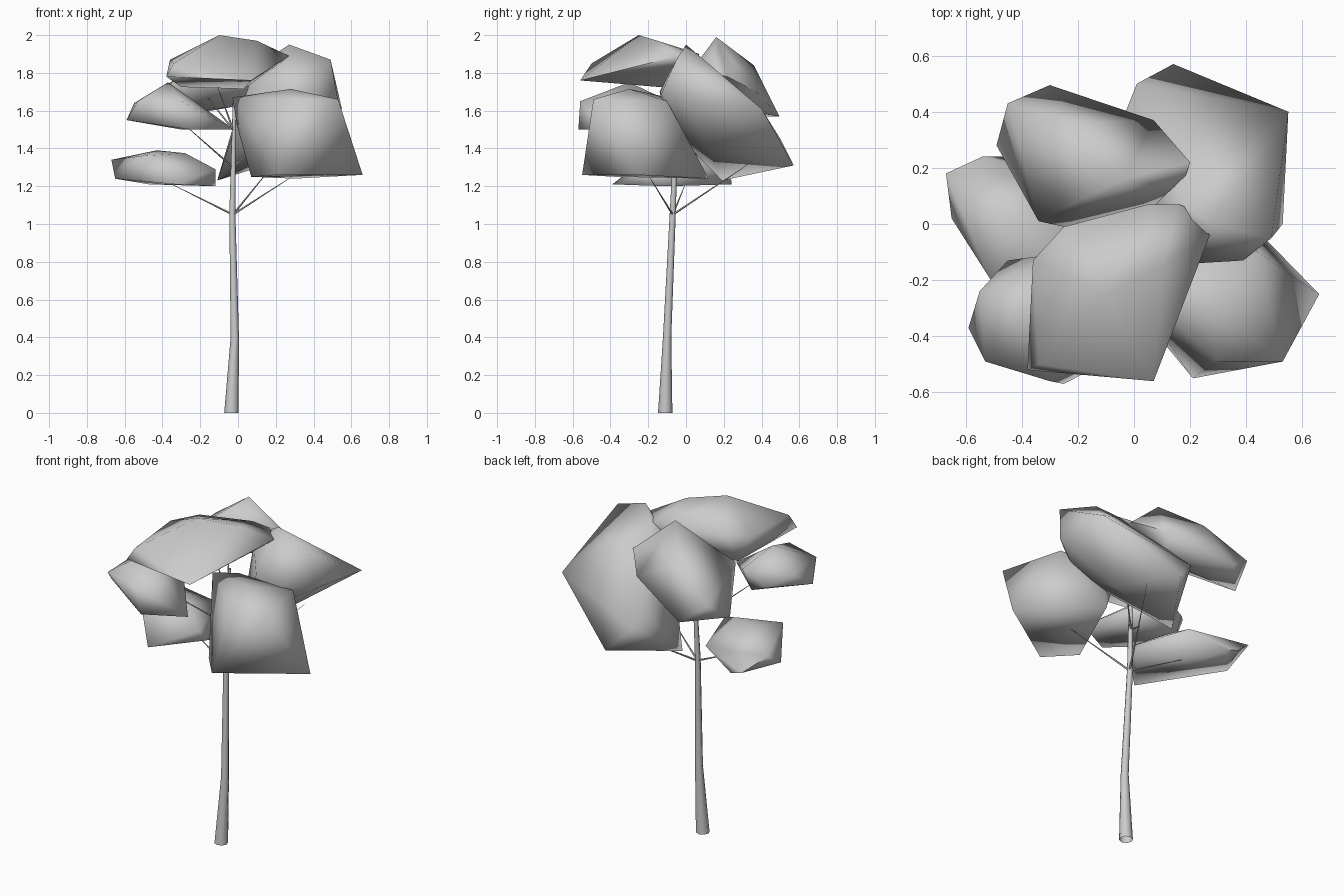
import bpy, bmesh, math
from mathutils import Vector


def finish(bm, name, angle):
    bmesh.ops.recalc_face_normals(bm, faces=bm.faces)
    me = bpy.data.meshes.new(name)
    bm.to_mesh(me)
    bm.free()
    ob = bpy.data.objects.new(name, me)
    bpy.context.collection.objects.link(ob)
    bpy.ops.object.select_all(action='DESELECT')
    ob.select_set(True)
    bpy.context.view_layer.objects.active = ob
    bpy.ops.object.shade_smooth_by_angle(angle=math.radians(angle))
    return ob


def tube(name, path, sides):
    """Tapered open tube through (x, y, z, radius) points."""
    bm = bmesh.new()
    axis = Vector(path[-1][:3]) - Vector(path[0][:3])
    rot = axis.to_track_quat('Z', 'Y')
    if axis.normalized().z > 0.95:
        rot.identity()
    rings = []
    for x, y, z, r in path:
        ring = []
        for i in range(sides):
            a = 2 * math.pi * i / sides
            off = rot @ Vector((r * math.cos(a), r * math.sin(a), 0))
            ring.append(bm.verts.new(Vector((x, y, z)) + off))
        rings.append(ring)
    for lo, hi in zip(rings, rings[1:]):
        for i in range(sides):
            j = (i + 1) % sides
            bm.faces.new((lo[i], lo[j], hi[j], hi[i]))
    finish(bm, name, 60)


def clump(name, points):
    """Rounded leaf mass: convex hull of a few corner points."""
    bm = bmesh.new()
    for p in points:
        bm.verts.new(p)
    res = bmesh.ops.convex_hull(bm, input=bm.verts)
    junk = {g for g in res['geom_interior'] + res['geom_unused']
            if isinstance(g, bmesh.types.BMVert)}
    bmesh.ops.delete(bm, geom=list(junk), context='VERTS')
    finish(bm, name, 95)


# Trunk
tube("trunk", [(-.035, -.11, 0, .038), (-.017, -.1, .4, .022),
               (-.03, -.07, 1.06, .016), (-.025, -.06, 1.3, .013),
               (-.02, -.05, 1.64, .008)], 8)

# Branches: fork height and tip of each
for i, (z, tip) in enumerate([
        (1.05, (-.37, 0, 1.22)), (1.05, (.3, -.2, 1.26)),
        (1.05, (.2, .35, 1.33)), (1.3, (-.3, -.3, 1.54)),
        (1.5, (-.2, .2, 1.72)), (1.5, (-.12, -.1, 1.76)),
        (1.3, (.2, .15, 1.5))]):
    y = -.07 if z < 1.2 else -.057
    tube(f"branch_{i + 1}", [(-.027, y, z, .006), (*tip, .001)], 5)

# Leaf clumps
clump("leaves_top_front", [
    (-.1, -.25, 2.0), (.1, -.15, 1.97), (-.38, -.52, 1.78), (-.34, -.5, 1.85),
    (-.36, -.13, 1.87), (-.25, -.01, 1.89), (.05, .07, 1.9), (.16, .07, 1.89),
    (.21, .05, 1.87), (.21, -.03, 1.84), (.27, -.04, 1.89),
    (.07, -.56, 1.76), (-.3, -.07, 1.725), (.03, -.02, 1.715)])
clump("leaves_top_back_left", [
    (-.04, .16, 1.99), (-.2, .36, 1.84), (-.3, .495, 1.57), (-.45, .43, 1.68),
    (-.49, .28, 1.57), (-.34, .01, 1.76), (-.25, -.01, 1.76), (.05, .05, 1.76),
    (.2, .22, 1.78), (.17, .13, 1.8), (.07, .37, 1.7), (-.03, .22, 1.62)])
clump("leaves_back_right", [
    (.27, 0, 1.95), (.49, -.05, 1.87), (.55, .4, 1.61), (.53, 0, 1.65),
    (.39, -.13, 1.69), (.22, -.14, 1.7), (.32, -.1, 1.53), (.24, .12, 1.4),
    (.14, .57, 1.31), (-.11, .19, 1.23), (.01, .5, 1.45), (-.03, .4, 1.5),
    (.07, .05, 1.77), (.17, .08, 1.88)])
clump("leaves_front_right", [
    (.28, -.3, 1.715), (.53, -.49, 1.66), (.44, -.1, 1.65), (.3, -.49, 1.66),
    (-.03, -.2, 1.67), (.1, -.14, 1.68), (.66, -.25, 1.26),
    (.21, -.55, 1.26), (.07, -.38, 1.25), (.3, .12, 1.24), (.0, -.25, 1.5)])
clump("leaves_front_left", [
    (-.37, -.3, 1.75), (-.59, -.37, 1.55), (-.55, -.24, 1.64), (-.45, -.13, 1.58),
    (-.3, -.11, 1.66), (-.53, -.49, 1.65), (-.3, -.56, 1.65), (-.25, -.57, 1.5),
    (-.02, -.45, 1.5), (-.3, -.2, 1.5)])
clump("leaves_low_left", [
    (-.67, .18, 1.34), (-.65, .02, 1.24), (-.51, -.2, 1.36),
    (-.43, 0, 1.39), (-.28, -.08, 1.375), (-.54, .24, 1.23), (-.47, .24, 1.21),
    (-.25, .17, 1.29), (-.12, -.2, 1.29), (-.12, -.1, 1.2), (-.33, -.39, 1.21)])
